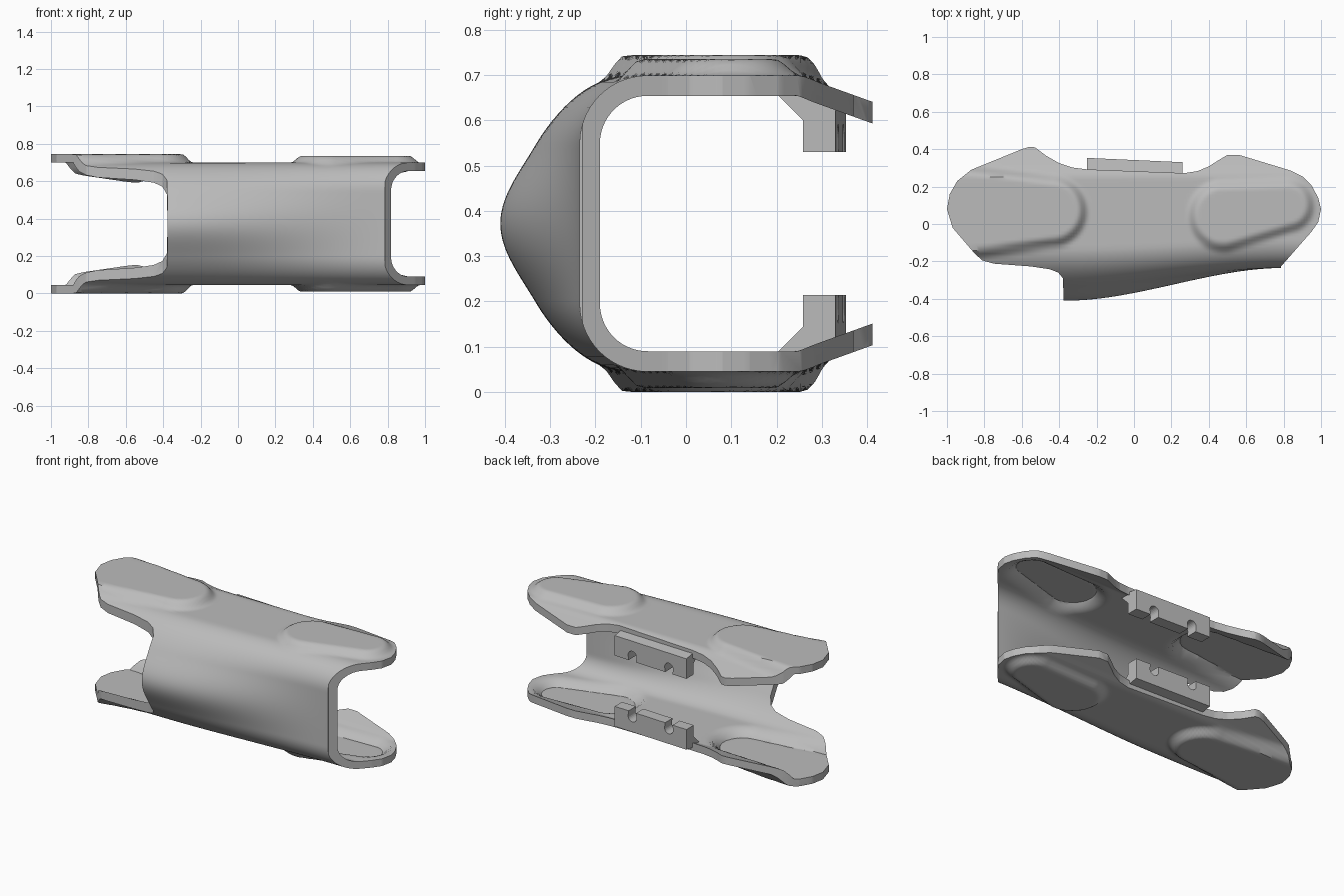
import bpy, bmesh, math
from mathutils import Vector

if "Cube" in bpy.data.objects:
    bpy.data.objects.remove(bpy.data.objects["Cube"])

MID = 0.372      # height of the symmetry plane
HALF = 0.327     # half height of the shell
RADIUS = 0.15    # outer corner radius
WALL = 0.045

grey = bpy.data.materials.new("plain grey")
grey.use_nodes = True
grey.diffuse_color = (0.5, 0.5, 0.5, 1)
grey.node_tree.nodes["Principled BSDF"].inputs["Base Color"].default_value = (0.5, 0.5, 0.5, 1)


def make_object(name, bm):
    bmesh.ops.recalc_face_normals(bm, faces=bm.faces)
    mesh = bpy.data.meshes.new(name)
    bm.to_mesh(mesh)
    bm.free()
    mesh.materials.append(grey)
    obj = bpy.data.objects.new(name, mesh)
    bpy.context.collection.objects.link(obj)
    return obj


def prism(name, points, direction):
    bm = bmesh.new()
    face = bm.faces.new([bm.verts.new(p) for p in points])
    out = bmesh.ops.extrude_face_region(bm, geom=[face])
    moved = [v for v in out["geom"] if isinstance(v, bmesh.types.BMVert)]
    bmesh.ops.translate(bm, vec=direction, verts=moved)
    return make_object(name, bm)


def activate(obj):
    bpy.ops.object.select_all(action="DESELECT")
    obj.select_set(True)
    bpy.context.view_layer.objects.active = obj


def cut(obj, cutter, operation):
    mod = obj.modifiers.new("cut", "BOOLEAN")
    mod.operation, mod.object, mod.solver = operation, cutter, "EXACT"
    activate(obj)
    bpy.ops.object.modifier_apply(modifier=mod.name)
    bpy.data.objects.remove(cutter)


def smooth(t):
    t = min(max(t, 0), 1)
    return t * t * (3 - 2 * t)


# Raised pads: tapered capsules given as start, start radius, end, end radius, height
PADS = [((-0.44, 0.07), 0.20, (-0.95, 0.07), 0.265, 0.045),
        ((0.48, 0.045), 0.20, (0.82, 0.10), 0.155, 0.036)]


def pad_height(x, y):
    total = 0
    for a, ra, b, rb, height in PADS:
        a, b, p = Vector(a), Vector(b), Vector((x, y))
        t = min(max((p - a).dot(b - a) / (b - a).length_squared, 0), 1)
        inside = ra + (rb - ra) * t - (p - a.lerp(b, t)).length
        total += height * smooth(inside / 0.06)
    return total


def half_section(x):
    """Points (y, height above the middle) from the back lip to the front wall."""
    k = smooth((0.8 - x) / 1.17)
    front = -0.235 - 0.03 * k
    corner = front + RADIUS
    raw = [(0.46 + (corner - 0.46) * i / 36, HALF) for i in range(36)]
    for i in range(15):
        a = math.pi / 2 * i / 14
        raw.append((corner - RADIUS * math.sin(a), HALF - RADIUS + RADIUS * math.cos(a)))
    raw += [(front, (HALF - RADIUS) * (1 - i / 14)) for i in range(1, 15)]
    points = []
    for y, h in raw:
        bulge = 0.145 * k * math.exp(-(h / 0.14) ** 2 / 2)
        lip = 0.36 * max(y - 0.25, 0) * smooth((y - 0.2) / 0.1)
        lift = pad_height(x, y) * smooth((h - 0.15) / 0.1) - lip
        points.append((y - (bulge if y < corner else 0), h + lift))
    return points


# Shell skin, swept along the length and thickened inwards
bm = bmesh.new()
rows = []
COLUMNS = 150
for i in range(COLUMNS + 1):
    x = -1.05 + 2.1 * i / COLUMNS
    half = half_section(x)
    loop = half + [(y, -h) for y, h in reversed(half[:-1])]
    rows.append([bm.verts.new((x, y, MID + h)) for y, h in loop])
for r, s in zip(rows, rows[1:]):
    for j in range(len(r) - 1):
        bm.faces.new((r[j], s[j], s[j + 1], r[j + 1]))
shell = make_object("brace_shell", bm)
# Make the normals face away from the channel
wall = min(shell.data.polygons, key=lambda p: p.center.y)
if wall.normal.y > 0:
    shell.data.flip_normals()
solid = shell.modifiers.new("wall", "SOLIDIFY")
solid.thickness, solid.offset = WALL, -1
activate(shell)
bpy.ops.object.modifier_apply(modifier=solid.name)

# Trim the shell to its plan outline
OUTLINE = [(-1, 0.08), (-0.985, 0.16), (-0.945, 0.23), (-0.87, 0.29), (-0.6, 0.4),
           (-0.56, 0.412), (-0.53, 0.41), (-0.47, 0.365), (-0.4, 0.325), (-0.33, 0.302),
           (-0.25, 0.292), (0.27, 0.272), (0.34, 0.283), (0.4, 0.308), (0.45, 0.34),
           (0.5, 0.37), (0.56, 0.37), (0.84, 0.285), (0.9, 0.255), (0.95, 0.205),
           (0.985, 0.14), (1, 0.08), (0.985, 0.01), (0.95, -0.04), (0.785, -0.228),
           (0.785, -0.5), (-0.373, -0.5), (-0.38, -0.29), (-0.405, -0.26), (-0.45, -0.242),
           (-0.55, -0.227), (-0.75, -0.212), (-0.81, -0.195), (-0.85, -0.16), (-0.97, -0.02)]
cut(shell, prism("outline_cutter", [(x, y, -0.2) for x, y in OUTLINE], (0, 0, 1.2)), "INTERSECT")
activate(shell)
bpy.ops.object.shade_smooth_by_angle(angle=math.radians(35))

# Latch bars along the open edges, each with two round notches
BAR = [(0.205, 0.665), (0.27, 0.6), (0.27, 0.53), (0.342, 0.53), (0.342, 0.655), (0.28, 0.665)]
for name, side in (("upper_latch_bar", 1), ("lower_latch_bar", -1)):
    bar = prism(name, [(-0.25, y, MID + side * (z - MID)) for y, z in BAR], (0.51, 0, 0))
    for x in (-0.125, 0.135):
        ring = []
        for i in range(13):
            a = math.pi * i / 12
            ring.append((x + 0.03 * math.cos(a), 0.1, MID + side * (0.19 + 0.03 * math.sin(a))))
        ring += [(x - 0.02, 0.1, MID + side * 0.1), (x + 0.02, 0.1, MID + side * 0.1)]
        cut(bar, prism("notch_cutter", ring, (0, 0.4, 0)), "DIFFERENCE")
    # The bars follow the slightly slanted edge of the shell
    for v in bar.data.vertices:
        v.co.y -= 0.045 * v.co.x
